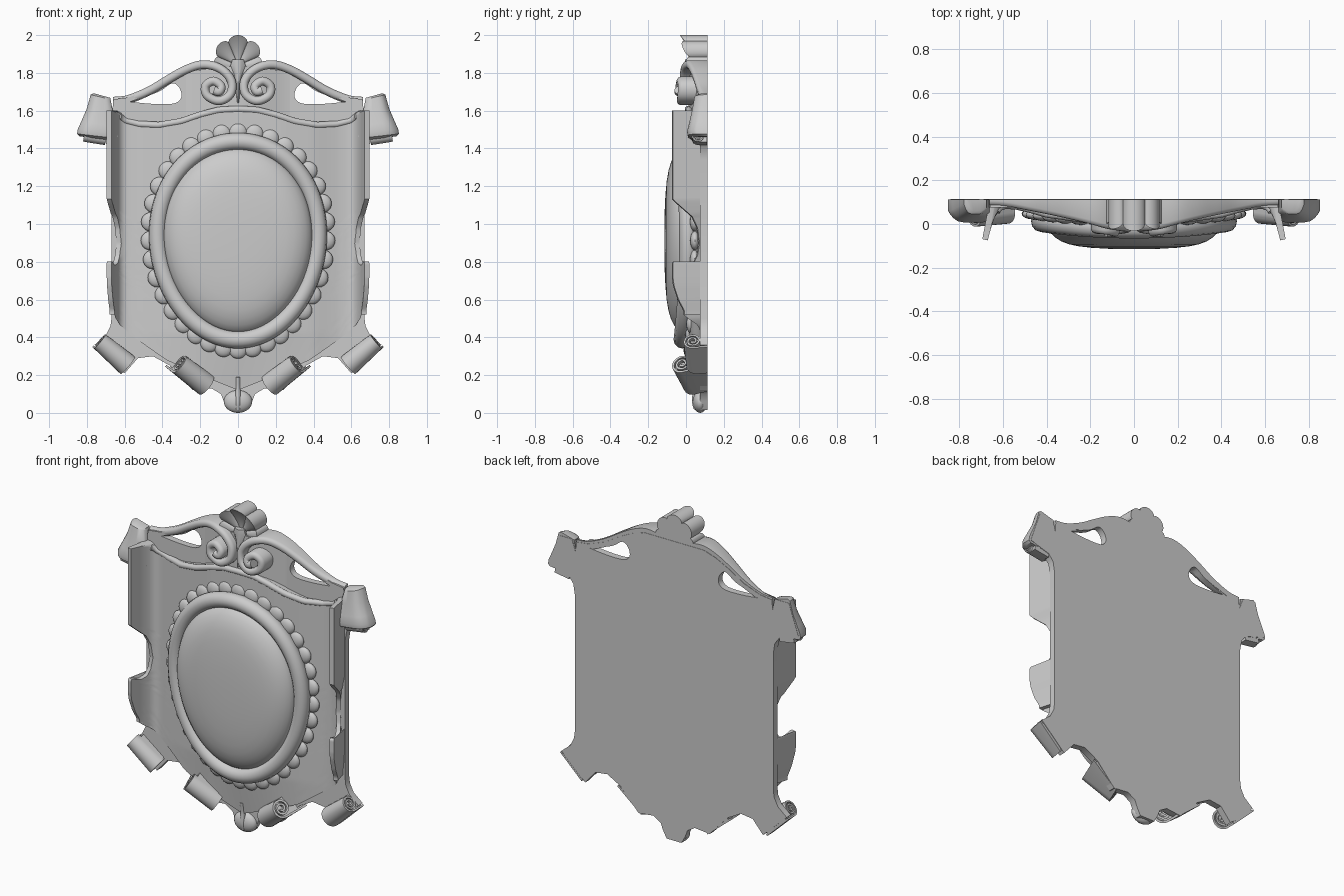
import bpy, bmesh, math
from mathutils import Vector as V, Matrix

if "Cube" in bpy.data.objects:
    bpy.data.objects.remove(bpy.data.objects["Cube"])

BACK = 0.115


def interp(x, pts):
    """Piecewise linear lookup; pts = [(x, value), ...]."""
    if x <= pts[0][0]:
        return pts[0][1]
    for (a, va), (b, vb) in zip(pts, pts[1:]):
        if x <= b:
            return va + (vb - va) * (x - a) / (b - a)
    return pts[-1][1]


def smooth_path(pts, steps=8):
    """Catmull-Rom resampling of a point list."""
    p = [V(q) for q in pts]
    p = [2 * p[0] - p[1]] + p + [2 * p[-1] - p[-2]]
    out = []
    for i in range(1, len(p) - 2):
        a, b, c, d = p[i - 1:i + 3]
        for k in range(steps):
            t = k / steps
            out.append(0.5 * (2 * b + (c - a) * t + (2 * a - 5 * b + 4 * c - d) * t * t
                              + (3 * b - a - 3 * c + d) * t ** 3))
    return out + [p[-2]]


def finish(name, bm, mirror=False):
    bmesh.ops.recalc_face_normals(bm, faces=bm.faces)
    me = bpy.data.meshes.new(name)
    bm.to_mesh(me)
    bm.free()
    ob = bpy.data.objects.new(name, me)
    bpy.context.collection.objects.link(ob)
    if mirror:
        ob.modifiers.new("Mirror", 'MIRROR')
    return ob


def loft(name, rings, mirror=False):
    """Skin closed rings; ends are capped by pairing point i with point n-1-i."""
    bm = bmesh.new()
    rows = [[bm.verts.new(p) for p in r] for r in rings]
    n = len(rows[0])
    for a, b in zip(rows, rows[1:]):
        for i in range(n):
            bm.faces.new((a[i], a[(i + 1) % n], b[(i + 1) % n], b[i]))
    for r in (rows[0], rows[-1]):
        for i in range(n // 2 - 1):
            bm.faces.new((r[i], r[i + 1], r[n - 2 - i], r[n - 1 - i]))
    bmesh.ops.remove_doubles(bm, verts=bm.verts, dist=1e-5)
    return finish(name, bm, mirror)


def backed(front, scale=1.0):
    """Close a front line against the flat back."""
    return front + [V((p.x * scale, BACK - 0.002, p.z)) for p in reversed(front)]


def curve_mesh(name, splines, cyclic, depth=0.0, extrude=0.0, flat=False, matrix=None):
    cu = bpy.data.curves.new(name, 'CURVE')
    cu.dimensions = '2D' if flat else '3D'
    cu.bevel_depth, cu.bevel_resolution, cu.extrude = depth, 4, extrude
    cu.use_fill_caps = not flat
    if flat:
        cu.fill_mode = 'BOTH'
    for pts in splines:
        s = cu.splines.new('POLY')
        s.points.add(len(pts) - 1)
        for q, p in zip(s.points, pts):
            q.co = (*p, 1) if len(p) == 3 else (*p, 0, 1)
        s.use_cyclic_u = cyclic
    tmp = bpy.data.objects.new(name + "_curve", cu)
    bpy.context.collection.objects.link(tmp)
    me = bpy.data.meshes.new_from_object(tmp.evaluated_get(bpy.context.evaluated_depsgraph_get()))
    bpy.data.objects.remove(tmp)
    bm = bmesh.new()
    bm.from_mesh(me)
    bmesh.ops.remove_doubles(bm, verts=bm.verts, dist=1e-5)
    if matrix:
        bm.transform(matrix)
    return finish(name, bm)


# Flat back plate with the two teardrop openings
half = [(0.05, 0.015), (0.075, 0.06), (0.09, 0.1), (0.14, 0.13), (0.24, 0.12), (0.36, 0.25), (0.45, 0.3),
        (0.53, 0.29), (0.6, 0.21), (0.76, 0.36), (0.7, 0.41), (0.675, 0.46), (0.67, 0.5), (0.67, 1.34), (0.68, 1.4),
        (0.71, 1.44), (0.84, 1.48), (0.775, 1.67), (0.69, 1.67), (0.665, 1.6), (0.66, 1.66), (0.58, 1.67),
        (0.47, 1.71), (0.37, 1.77), (0.28, 1.815), (0.2, 1.84), (0.1, 1.84)]
hole = [p.to_2d() for p in smooth_path([(0.57, 1.647, 0), (0.45, 1.636, 0), (0.34, 1.638, 0), (0.3, 1.67, 0),
                                        (0.31, 1.72, 0), (0.35, 1.745, 0), (0.42, 1.70, 0), (0.56, 1.652, 0)], 4)]
outline = half + [(-x, z) for x, z in reversed(half)]
curve_mesh("back_plate", [outline, hole, [(-p.x, p.y) for p in hole]], True, extrude=0.02, flat=True,
           matrix=Matrix.Translation((0, BACK - 0.02, 0)) @ Matrix.Rotation(math.pi / 2, 4, 'X'))

# Shield body: bulged face with forward-curled, notched side flanges
PX = [(0, 0), (.25, .22), (.45, .4), (.6, .52), (.7, .585), (.78, .625), (.86, .648), (1, .67)]
PY = [(0, 0), (.25, .01), (.45, .035), (.55, .058), (.62, .071), (.7, .075), (.74, .071), (.78, .058), (.86, .01), (1, -.075)]
REACH = [(.58, .9), (.61, .95), (.66, .99), (.7, 1), (.78, 1), (.8, .98), (.82, .88), (.85, .82), (.9, .785),
         (.97, .765), (1.04, .785), (1.08, .83), (1.105, .93), (1.12, 1)]
BOTTOM = [(0, .12), (.2, .2), (.38, .28), (.55, .4), (.62, .46), (.648, .5), (.66, .54), (.67, .58)]
TOP = [(0, 1.62), (.1, 1.615), (.2, 1.59), (.3, 1.555), (.42, 1.535), (.52, 1.54), (.6, 1.56), (.64, 1.59), (.67, 1.6)]


def shield_point(u, v):
    s = abs(u) * interp(0.56 + 1.04 * v, REACH)
    x, y = interp(s, PX), interp(s, PY)
    z0 = interp(x, BOTTOM)
    z = z0 + (interp(x, TOP) - z0) * v
    y += 0.06 * max(0, 1 - z / 0.42) * max(0, 1 - x / 0.6)
    return V((math.copysign(x, u), y, z))


rings = []
for j in range(121):
    row = [shield_point(i / 30, j / 120) for i in range(-30, 31)]
    row = [row[0] + V((-.025, .006, 0))] + row + [row[-1] + V((.025, .006, 0))]
    rings.append(backed(row, 0.95))
loft("shield_body", rings)
curve_mesh("shield_top_rim", [[shield_point(i / 40, 1) + V((0, .012, -.012)) for i in range(-32, 33)]], False, depth=0.018)


# Oval medallion: base, scalloped border, ring and domed centre
def egg(rx, rz, y, n=96, zc=0.912, bend=0.0):
    return [V((rx * math.cos(t) * (1 + .06 * math.sin(t)), y + bend * math.cos(t) ** 2, zc + rz * math.sin(t)))
            for t in (2 * math.pi * i / n for i in range(n))]


loft("oval_base", [egg(.47, .57, .1), egg(.47, .57, .01, bend=.035), egg(.43, .52, -.01, bend=.03)])
dome = [(1.02, .05), (1, -.025), (.97, -.045), (.92, -.063), (.85, -.08), (.76, -.093), (.65, -.102),
        (.5, -.109), (.3, -.1135), (.1, -.115), (.01, -.115)]
loft("domed_centre", [egg(.39 * k, .487 * k, y) for k, y in dome])
curve_mesh("oval_ring", [egg(.425, .525, -.02, bend=.03)], True, depth=0.046)
bm = bmesh.new()
for p in egg(.465, .575, .012, 36, bend=.035):
    bmesh.ops.create_uvsphere(bm, u_segments=16, v_segments=10, radius=0.05,
                              matrix=Matrix.Translation(p) @ Matrix.Diagonal((1, .5, 1, 1)))
finish("scalloped_border", bm)

# Bulged crest panel behind the volutes
loft("crest_panel", [backed([V((x, .077 - .065 * math.cos(x / .29 * math.pi / 2) ** 1.5, z))
                             for z in (1.45, 1.55, 1.65, 1.75, 1.84 - abs(x) * .12)])
                     for x in (i * .0289 for i in range(-10, 11))])

# Crest bands sweeping inward and curling into volutes
path = smooth_path([(.66, .085, 1.65), (.58, .08, 1.66), (.47, .06, 1.705), (.37, .04, 1.765), (.28, .02, 1.815),
                    (.2, 0, 1.842), (.13, -.02, 1.837), (.07, -.03, 1.805), (.033, -.035, 1.75), (.042, -.042, 1.685),
                    (.1, -.048, 1.652), (.163, -.045, 1.68), (.172, -.042, 1.73), (.13, -.048, 1.757),
                    (.09, -.055, 1.73), (.1, -.06, 1.7), (.128, -.06, 1.708)], 6)
rings = []
for i, p in enumerate(path):
    d = path[min(i + 1, len(path) - 1)] - path[max(i - 1, 0)]
    nrm = V((-d.z, 0, d.x)).normalized()
    rings.append(backed([p + nrm * k * .023 + V((0, y, 0))
                         for k, y in ((-1, .02), (-.75, .006), (-.3, 0), (.3, 0), (.75, .006), (1, .02))]))
loft("crest_volute", rings, True)

# Fluted shell on top, with a pointed stem between the volutes
rings = []
for i in range(91):
    a = math.radians(-112 + 224 * i / 90)
    lobe = abs(math.cos(a / math.radians(44.8) * math.pi)) ** .6
    R = (.125 + .035 * max(0, math.cos(a))) * (.84 + .16 * lobe)
    rings.append(backed([V((R * k * math.sin(a),
                            .03 - .05 * k * k * (.3 + .7 * max(0, math.cos(a))) + .03 * k * (.6 - lobe),
                            1.84 + R * k * math.cos(a))) for k in (.02, .2, .4, .6, .8, .93, 1)]))
loft("crest_shell", rings)
loft("shell_stem", [backed([V((w * k, -.005 + .02 * k * k, z)) for k in (-1, -.5, 0, .5, 1)])
                    for z, w in ((1.64, .004), (1.7, .012), (1.78, .02), (1.84, .04), (1.87, .03))])


# Rolled scrolls: spiral ribbon with a tail to the wall, around a solid core
def roll(name, a, b, ra, rb, flip):
    a, b = V(a), V(b)
    d = (b - a).normalized()
    e1 = (V((0, 1, 0)) - d * d.y).normalized()
    e2 = d.cross(e1) * flip

    def section(c, R):
        outer, inner = [], []
        tail = (BACK - .002 - c.y) / e1.y
        for s, line in ((1, outer), (.8, inner)):
            line.append(c + e1 * tail + e2 * R * s)
        for i in range(61):
            t = i / 60
            th, r = t * 4.4 * math.pi, R * (1 - .72 * t)
            w = e2 * math.cos(th) - e1 * math.sin(th)
            outer.append(c + w * r)
            inner.append(c + w * (r - .2 * R))
        return outer + inner[::-1]

    def core(c, R):
        return [c + e2 * R * math.cos(t) + e1 * (-R * math.sin(t) if math.sin(t) > -.01 else (BACK - .003 - c.y) / e1.y)
                for t in (math.pi * 2 * (i + .5) / 32 for i in range(32))]

    loft(name, [section(a.lerp(b, k), ra + (rb - ra) * k) for k in (0, .25, .5, .75, 1)], True)
    loft(name + "_core", [core(a.lerp(b, k), .86 * (ra + (rb - ra) * k)) for k in (.1, .95)], True)


roll("inner_lower_scroll", (.31, -.022, .262), (.165, .045, .15), .06, .066, 1)
roll("outer_lower_scroll", (.73, .035, .382), (.58, .06, .255), .052, .064, 1)
roll("upper_scroll_curl", (.815, .065, 1.468), (.7, .065, 1.45), .038, .038, -1)

# Flared upper scroll bands
rings = []
for z, y, xl, xr in ((1.68, .06, .675, .765), (1.672, .045, .675, .78), (1.6, .032, .66, .8), (1.53, .016, .647, .83),
                     (1.49, .006, .64, .848), (1.465, .01, .638, .852), (1.452, .03, .64, .84)):
    w = xr - xl
    rings.append(backed([V((xl + w * k, y + .05 * abs(2 * k - 1) ** 4 * (.4 if k < .5 else 1), z + .025 * (k - .5)))
                         for k in (0, .04, .1, .2, .35, .5, .65, .8, .9, .96, 1)]))
loft("upper_scroll_band", rings, True)

# Bottom finial with a central ridge
bm = bmesh.new()
bmesh.ops.create_uvsphere(bm, u_segments=24, v_segments=16, radius=1,
                          matrix=Matrix.Translation((0, .075, .06)) @ Matrix.Diagonal((.075, .038, .06, 1)))
finish("bottom_finial", bm)
curve_mesh("finial_ridge", [smooth_path([(0, .055, .02), (0, .045, .06), (0, .048, .13), (0, .04, .19)])], False, depth=0.013)

# Smooth shading with sharp creases kept
bpy.ops.object.select_all(action='SELECT')
bpy.context.view_layer.objects.active = bpy.data.objects["shield_body"]
bpy.ops.object.shade_smooth_by_angle(angle=math.radians(40))
